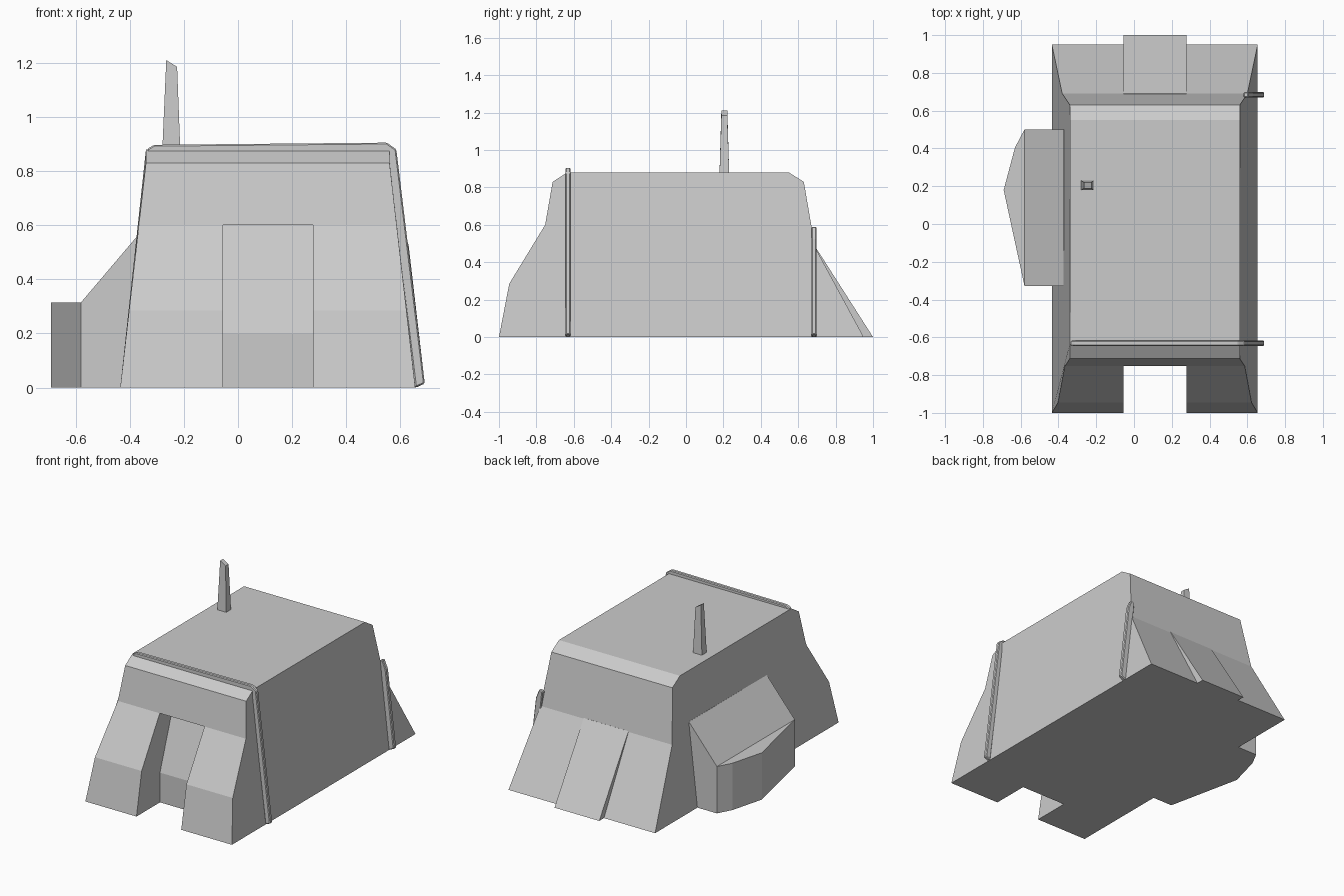
import bpy, bmesh

if "Cube" in bpy.data.objects:
    bpy.data.objects.remove(bpy.data.objects["Cube"])


def prism(name, pts, a, b, place, bevel=0.0):
    """Extrude a 2D profile from a to b; place(u, v, w) gives the 3D point."""
    bm = bmesh.new()
    ends = [[bm.verts.new(place(u, v, w)) for u, v in pts] for w in (a, b)]
    bm.faces.new(ends[0])
    bm.faces.new(ends[1])
    n = len(pts)
    for i in range(n):
        j = (i + 1) % n
        bm.faces.new((ends[0][i], ends[0][j], ends[1][j], ends[1][i]))
    bmesh.ops.recalc_face_normals(bm, faces=bm.faces)
    if bevel:
        bmesh.ops.bevel(bm, geom=list(bm.edges), offset=bevel, segments=1,
                        affect='EDGES', clamp_overlap=True)
    mesh = bpy.data.meshes.new(name)
    bm.to_mesh(mesh)
    bm.free()
    ob = bpy.data.objects.new(name, mesh)
    bpy.context.collection.objects.link(ob)
    return ob


def along_x(u, v, w):
    return (w, u, v)


def along_y(u, v, w):
    return (u, w, v)


def along_z(u, v, w):
    return (u, v, w)


def tapered(u, v, w):
    # side walls lean in up to the eaves, w is 0 (left) or 1 (right)
    t = min(v / 0.83, 1)
    left, right = -0.435 + 0.095 * t, 0.655 - 0.095 * t
    return (left + (right - left) * w, u, v)


# main hull with sloping front, roof and back
hull = prism("hull", [(-1, 0), (-0.945, 0.285), (-0.753, 0.6), (-0.713, 0.83),
                      (-0.635, 0.88), (0.55, 0.88), (0.63, 0.83),
                      (0.69, 0.48), (0.95, 0)], 0, 1, tapered)

# doorway cut between the two front legs
cutter = prism("doorway_cutter", [(-1.2, -0.1), (-0.75, -0.1), (-0.75, 0.2),
                                  (-0.61, 0.6), (-1.2, 0.6)],
               -0.055, 0.278, along_x)
cutter.hide_render = True
cutter.hide_viewport = True
cut = hull.modifiers.new("doorway", 'BOOLEAN')
cut.operation = 'DIFFERENCE'
cut.solver = 'EXACT'
cut.object = cutter

# raised ramp in the middle of the back
prism("back_ramp", [(0.6, 0), (0.6, 0.48), (0.69, 0.485), (1, 0)],
      -0.055, 0.278, along_x)

# side annex: lean-to roof and pointed outer bay
prism("side_annex", [(-0.3, 0), (-0.3, 0.56), (-0.372, 0.56), (-0.58, 0.315),
                     (-0.58, 0)], -0.327, 0.5, along_y)
prism("annex_bay", [(-0.58, -0.327), (-0.69, 0.18), (-0.63, 0.405),
                    (-0.58, 0.5)], 0, 0.315, along_z)

# thin pipes over the front of the roof and up the back corner
prism("roof_pipe", [(-0.335, 0.86), (-0.335, 0.882), (-0.31, 0.897),
                    (0.55, 0.905), (0.585, 0.88), (0.69, 0.015), (0.655, 0),
                    (0.548, 0.86)], -0.645, -0.618, along_y, 0.005)
prism("back_pipe", [(0.64, 0), (0.657, 0), (0.69, 0.015), (0.63, 0.53),
                    (0.605, 0.59), (0.58, 0.58)], 0.67, 0.698, along_y, 0.005)


def mast_taper(u, v, w):
    # narrows in y towards the top
    return (u, 0.205 + w * (0.026 if v < 1 else 0.016), v)


# roof mast with slanted tip
prism("mast", [(-0.28, 0.87), (-0.265, 1.21), (-0.225, 1.185), (-0.213, 0.87)],
      -1, 1, mast_taper)
